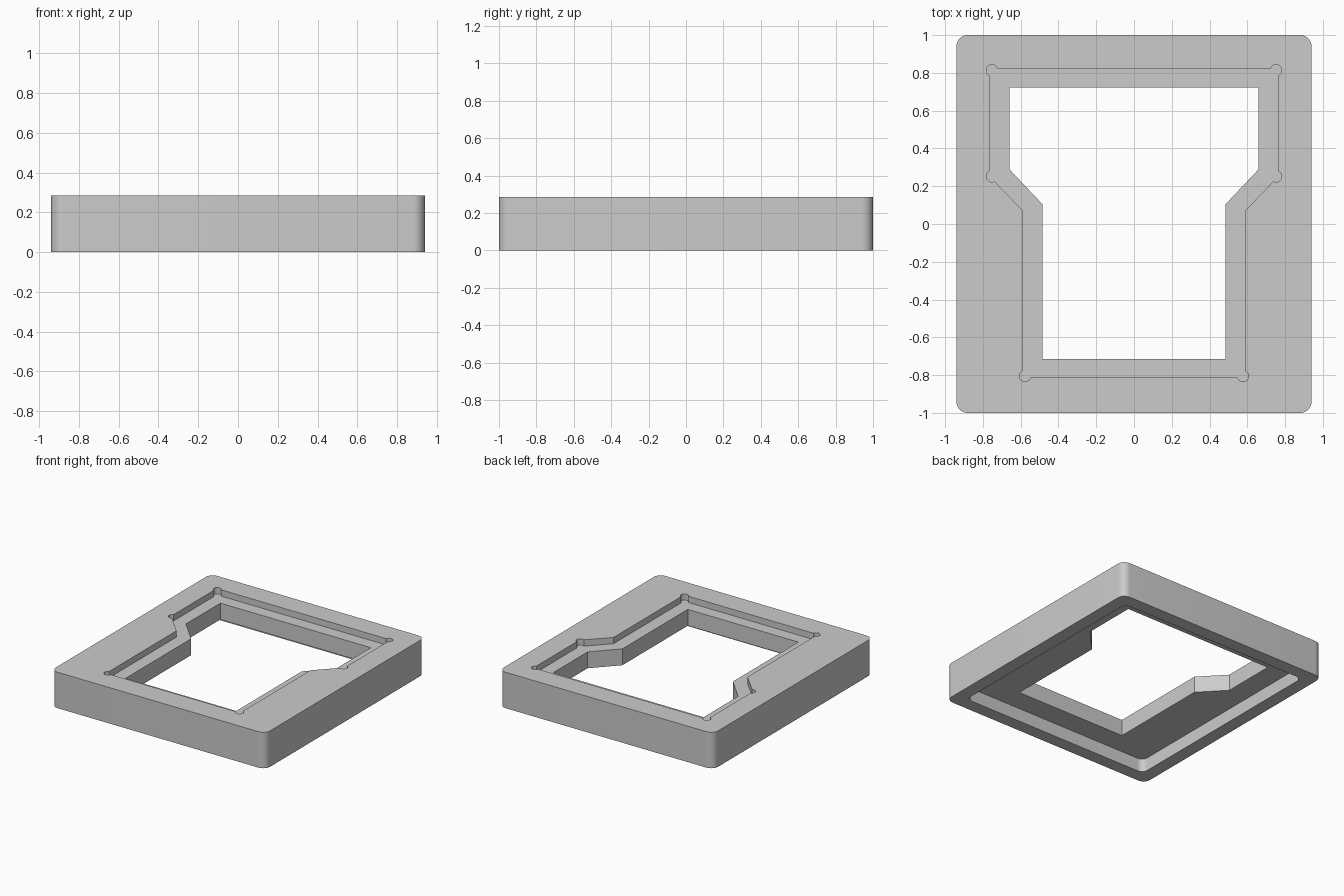
import bpy, bmesh, math

if "Cube" in bpy.data.objects:
    bpy.data.objects.remove(bpy.data.objects["Cube"])


def prism(name, pts, z0, z1):
    """Extrude a closed outline between two heights."""
    bm = bmesh.new()
    face = bm.faces.new([bm.verts.new((x, y, z0)) for x, y in pts])
    top = bmesh.ops.extrude_face_region(bm, geom=[face])
    verts = [v for v in top["geom"] if isinstance(v, bmesh.types.BMVert)]
    bmesh.ops.translate(bm, vec=(0, 0, z1 - z0), verts=verts)
    bmesh.ops.recalc_face_normals(bm, faces=bm.faces)
    mesh = bpy.data.meshes.new(name)
    bm.to_mesh(mesh)
    bm.free()
    obj = bpy.data.objects.new(name, mesh)
    bpy.context.collection.objects.link(obj)
    return obj


def arc(cx, cy, r, a0, a1, n):
    return [(cx + r * math.cos(a0 + (a1 - a0) * i / n),
             cy + r * math.sin(a0 + (a1 - a0) * i / n)) for i in range(n + 1)]


def rounded_rect(hx, hy, r):
    pts = []
    for i, (sx, sy) in enumerate([(1, 1), (-1, 1), (-1, -1), (1, -1)]):
        a = i * math.pi / 2
        pts += arc(sx * (hx - r), sy * (hy - r), r, a, a + math.pi / 2, 10)
    return pts


def mirrored(half):
    """Complete a right-hand outline across x = 0."""
    return half + [(-x, y) for x, y in reversed(half)]


def cut(target, cutter):
    cutter.hide_render = True
    mod = target.modifiers.new("cut", 'BOOLEAN')
    mod.operation, mod.solver, mod.object = 'DIFFERENCE', 'EXACT', cutter
    bpy.context.view_layer.objects.active = target
    bpy.ops.object.modifier_apply(modifier=mod.name)
    bpy.data.objects.remove(cutter)


H, LEDGE, RECESS = 0.285, 0.235, 0.105

# Outer block with rounded vertical corners
frame = prism("frame", rounded_rect(0.94, 1.0, 0.06), 0, H)

# Hollow underside
cut(frame, prism("underside_recess", rounded_rect(0.835, 0.895, 0.05), -0.1, RECESS))

# Stepped through opening
cut(frame, prism("opening", mirrored(
    [(0.485, -0.715), (0.485, 0.105), (0.66, 0.29), (0.66, 0.722)]), -0.2, 0.5))

# Shallow seat around the opening on top
cut(frame, prism("seat_pocket", mirrored(
    [(0.587, -0.813), (0.587, 0.069), (0.762, 0.25), (0.762, 0.823)]), LEDGE, 0.4))

# Round corner reliefs in the seat
for x, y in [(0.752, 0.814), (0.752, 0.252), (0.577, -0.805)]:
    for s in (-1, 1):
        cut(frame, prism("corner_relief", arc(s * x, y, 0.03, 0, 2 * math.pi * 23 / 24, 23),
                         LEDGE, 0.4))

# Smooth the rounded corners, keep the edges crisp
bpy.ops.object.select_all(action='DESELECT')
frame.select_set(True)
bpy.context.view_layer.objects.active = frame
bpy.ops.object.shade_smooth_by_angle(angle=math.radians(30))
